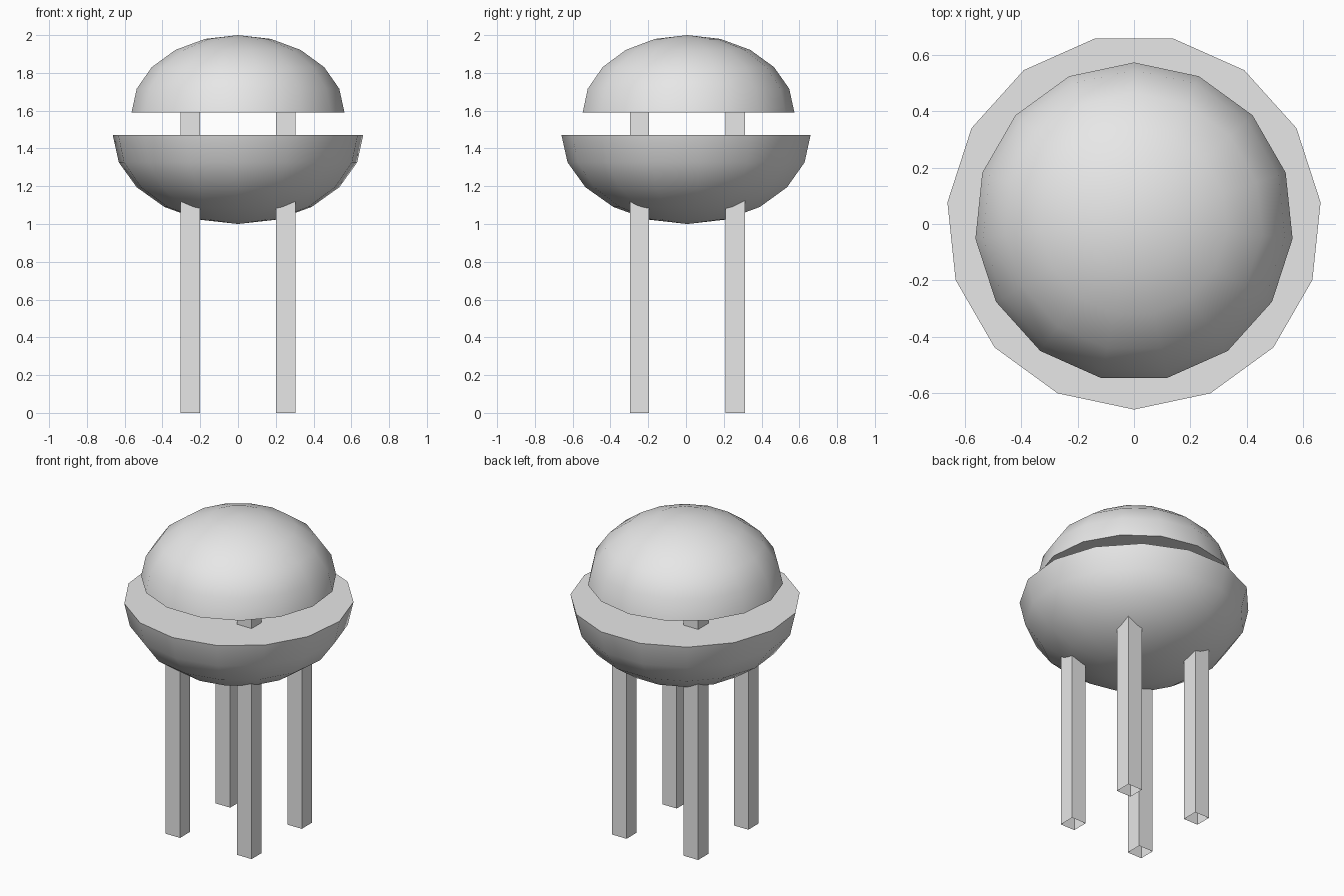
import bpy, bmesh
from math import sin, cos, pi, radians

cube = bpy.data.objects.get("Cube")
if cube:
    bpy.data.objects.remove(cube, do_unlink=True)

SIDES, RINGS, CENTRE_Y = 15, 5, 0.0073

grey = bpy.data.materials.new("plain grey")
grey.use_nodes = True
grey.diffuse_color = (0.8, 0.8, 0.8, 1)
grey.node_tree.nodes["Principled BSDF"].inputs["Base Color"].default_value = (0.8, 0.8, 0.8, 1)


def add_object(name, bm):
    bmesh.ops.recalc_face_normals(bm, faces=bm.faces)
    mesh = bpy.data.meshes.new(name)
    bm.to_mesh(mesh)
    bm.free()
    mesh.materials.append(grey)
    obj = bpy.data.objects.new(name, mesh)
    obj.location.y = CENTRE_Y
    bpy.context.collection.objects.link(obj)
    return obj


def half_ellipsoid(name, radius, rim_z, height, start):
    """Closed half ellipsoid; a negative height makes it hang below its rim."""
    bm = bmesh.new()
    rings = []
    for k in range(RINGS):
        a = k * pi / 2 / RINGS
        r, z = radius * cos(a), rim_z + height * sin(a)
        rings.append([bm.verts.new((r * cos(start + i * 2 * pi / SIDES),
                                    r * sin(start + i * 2 * pi / SIDES), z))
                      for i in range(SIDES)])
    tip = bm.verts.new((0, 0, rim_z + height))
    bm.faces.new(rings[0])
    for i in range(SIDES):
        j = (i + 1) % SIDES
        for low, high in zip(rings, rings[1:]):
            bm.faces.new((low[i], low[j], high[j], high[i]))
        bm.faces.new((rings[-1][i], rings[-1][j], tip))
    obj = add_object(name, bm)
    bpy.ops.object.select_all(action='DESELECT')
    obj.select_set(True)
    bpy.context.view_layer.objects.active = obj
    bpy.ops.object.shade_smooth_by_angle(angle=radians(35))


def leg(name, x, y, width=0.102, top=1.64):
    """Square tube with open ends."""
    bm = bmesh.new()
    bmesh.ops.create_cube(bm, size=1)
    ends = [f for f in bm.faces if abs(f.normal.z) > 0.5]
    bmesh.ops.delete(bm, geom=ends, context='FACES_ONLY')
    for v in bm.verts:
        v.co = (x + v.co.x * width, y + v.co.y * width, (v.co.z + 0.5) * top)
    add_object(name, bm)


# Bowl below and dome above, turned half a side from each other
half_ellipsoid("bowl", 0.667, 1.472, -0.472, -pi / 2)
half_ellipsoid("dome", 0.567, 1.589, 0.411, pi / 2)

# Four legs running up through the bowl to hold the dome
for side, sx in (("left", 1), ("right", -1)):
    for end, sy in (("front", -1), ("back", 1)):
        leg(f"{end}_{side}_leg", 0.253 * sx, 0.253 * sy)
